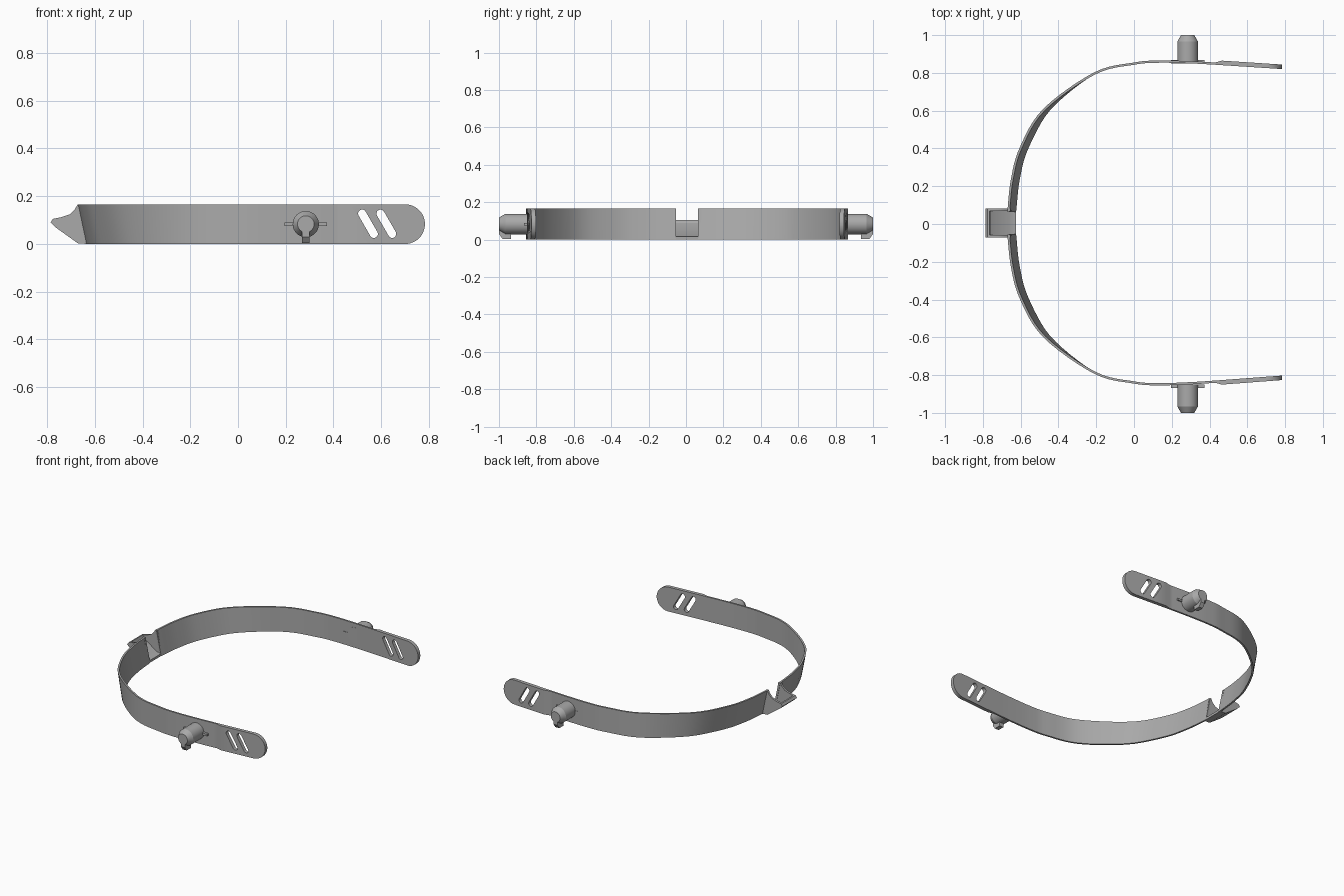
import bpy, bmesh, math
from mathutils import Vector, Matrix

cube = bpy.data.objects.get("Cube")
if cube:
    bpy.data.objects.remove(cube, do_unlink=True)

grey = bpy.data.materials.new("plain_grey")
grey.use_nodes = True
grey.diffuse_color = (0.4, 0.4, 0.4, 1)
grey.node_tree.nodes["Principled BSDF"].inputs["Base Color"].default_value = (0.4, 0.4, 0.4, 1)

HEIGHT = 0.166
MID = HEIGHT / 2
CENTRE_Y = 0.005
TIP_X = 0.783
PEG_X = 0.284


def finish(name, bm):
    bmesh.ops.recalc_face_normals(bm, faces=bm.faces)
    mesh = bpy.data.meshes.new(name)
    bm.to_mesh(mesh)
    bm.free()
    mesh.materials.append(grey)
    obj = bpy.data.objects.new(name, mesh)
    bpy.context.collection.objects.link(obj)
    return obj


def activate(obj):
    bpy.ops.object.select_all(action='DESELECT')
    obj.select_set(True)
    bpy.context.view_layer.objects.active = obj


def smooth(obj):
    activate(obj)
    bpy.ops.object.shade_smooth_by_angle(angle=math.radians(30))


def prism(bm, profile, start, end, place):
    """Extrude a 2D profile; place maps (u, v, depth) to a point."""
    low, high = [[bm.verts.new(place(u, v, d)) for u, v in profile] for d in (start, end)]
    bm.faces.new(low)
    bm.faces.new(high[::-1])
    n = len(profile)
    for i in range(n):
        j = (i + 1) % n
        bm.faces.new((low[i], low[j], high[j], high[i]))


def along_y(u, v, d):
    return Vector((u, d, v))


def catmull(points, steps):
    pts = [Vector(p) for p in points]
    pts = [2 * pts[0] - pts[1]] + pts + [2 * pts[-1] - pts[-2]]
    out = []
    for a, b, c, d in zip(pts, pts[1:], pts[2:], pts[3:]):
        for s in range(steps):
            t = s / steps
            out.append(b + (c - a) * t / 2 + (2 * a - 5 * b + 4 * c - d) * t * t / 2
                       + (3 * b - a - 3 * c + d) * t ** 3 / 2)
    return out


def clamp(v):
    return max(0.0, min(1.0, v))


# Half outline of the thin band, from the back clip to the start of the end pad
outline = [(-0.671, 0.06), (-0.652, 0.23), (-0.605, 0.4), (-0.48, 0.605), (-0.21, 0.798),
           (0, 0.85), (0.13, 0.86), (0.29, 0.856), (0.43, 0.848)]
path = catmull(outline, 6)
# Straight pad with columns bunched towards the rounded tip
pad_x = [0.43, 0.465, 0.58] + [TIP_X - MID + MID * math.sin(i * math.pi / 24) for i in range(12)]
pad_x.append(TIP_X - 0.0002)
path += [Vector((x, 0.848 - (x - 0.43) * 0.07)) for x in pad_x]


def build_band(name, side):
    bm = bmesh.new()
    rings = []
    for i, p in enumerate(path):
        tangent = (path[min(i + 1, len(path) - 1)] - path[max(i - 1, 0)]).normalized()
        normal = Vector((-tangent.y, tangent.x))
        pad = 0.012 * clamp((p.x - 0.43) / 0.035)
        lean = 0.035 * clamp((-p.x - 0.25) / 0.3)
        r = clamp((p.x - TIP_X + MID) / MID)
        half = MID * math.sqrt(1 - r * r)
        shift = CENTRE_Y + 0.005 * max(0, p.x)
        ring = []
        for offset, z, slide in ((pad, MID + half, 0), (pad, MID - half, lean),
                                 (-0.012, MID - half, lean), (-0.012, MID + half, 0)):
            q = p + normal * offset
            if p.x > 0.5:
                q.x = p.x
            ring.append(bm.verts.new((q.x + slide, q.y * side + shift, z)))
        rings.append(ring)
    for a, b in zip(rings, rings[1:]):
        for k in range(4):
            m = (k + 1) % 4
            bm.faces.new((a[k], a[m], b[m], b[k]))
    bm.faces.new(rings[0])
    bm.faces.new(rings[-1])
    band = finish(name, bm)

    # Two slanted adjustment slots cut through the pad
    bm = bmesh.new()
    top, bottom = Vector((0.52, 0.127)), Vector((0.569, 0.042))
    angle = math.atan2(top.y - bottom.y, top.x - bottom.x)
    for dx in (0, 0.077):
        slot = []
        for centre, start in ((top, angle - math.pi / 2), (bottom, angle + math.pi / 2)):
            for i in range(9):
                a = start + i * math.pi / 8
                slot.append((centre.x + dx + 0.017 * math.cos(a), centre.y + 0.017 * math.sin(a)))
        prism(bm, slot, 0.75 * side, 0.95 * side, along_y)
    cutter = finish("slot_cutter", bm)
    cutter.hide_render = True
    activate(band)
    cut = band.modifiers.new("slots", 'BOOLEAN')
    cut.operation = 'DIFFERENCE'
    cut.solver = 'EXACT'
    cut.object = cutter
    bpy.ops.object.modifier_apply(modifier=cut.name)
    bpy.data.objects.remove(cutter, do_unlink=True)
    smooth(band)


def build_peg(name, side):
    bm = bmesh.new()
    # Round shaft and tapered end
    for r1, r2, y0, y1 in ((0.055, 0.055, 0.85, 0.965), (0.055, 0.035, 0.965, 1.0)):
        turn = Matrix.Rotation(-side * math.pi / 2, 4, 'X')
        move = Matrix.Translation((PEG_X, side * (y0 + y1) / 2, MID))
        bmesh.ops.create_cone(bm, cap_ends=True, segments=32, radius1=r1, radius2=r2,
                              depth=y1 - y0, matrix=move @ turn)
    # Hooked key below the shaft
    key = [(0.935, MID), (0.935, 0.003), (0.98, 0.003), (1.0, 0.03), (1.0, MID)]
    prism(bm, key, PEG_X - 0.015, PEG_X + 0.015, lambda u, v, d: Vector((d, u * side, v)))
    # Thin ribs on either side of the base
    rib = [(PEG_X - 0.089, MID - 0.007), (PEG_X + 0.089, MID - 0.007),
           (PEG_X + 0.089, MID + 0.007), (PEG_X - 0.089, MID + 0.007)]
    prism(bm, rib, 0.85 * side, 0.867 * side, along_y)
    smooth(finish(name, bm))


for label, side in (("front", -1), ("back", 1)):
    build_band(label + "_band", side)
    build_peg(label + "_peg", side)

# Rear clip: two cheeks joined by a sloping floor with a raised lip
bm = bmesh.new()
underside = [(-0.775, 0.105), (-0.785, 0.09), (-0.765, 0.07), (-0.67, 0.002), (-0.626, 0.0)]
cheek = [(-0.655, HEIGHT), (-0.671, HEIGHT), (-0.685, 0.143), (-0.705, 0.124), (-0.74, 0.112)] + underside
floor = underside + [(-0.626, 0.016), (-0.66, 0.02), (-0.758, 0.088), (-0.765, 0.106)]
for side in (-1, 1):
    prism(bm, cheek, CENTRE_Y + side * 0.063, CENTRE_Y + side * 0.077, along_y)
prism(bm, floor, CENTRE_Y - 0.064, CENTRE_Y + 0.064, along_y)
smooth(finish("rear_clip", bm))
